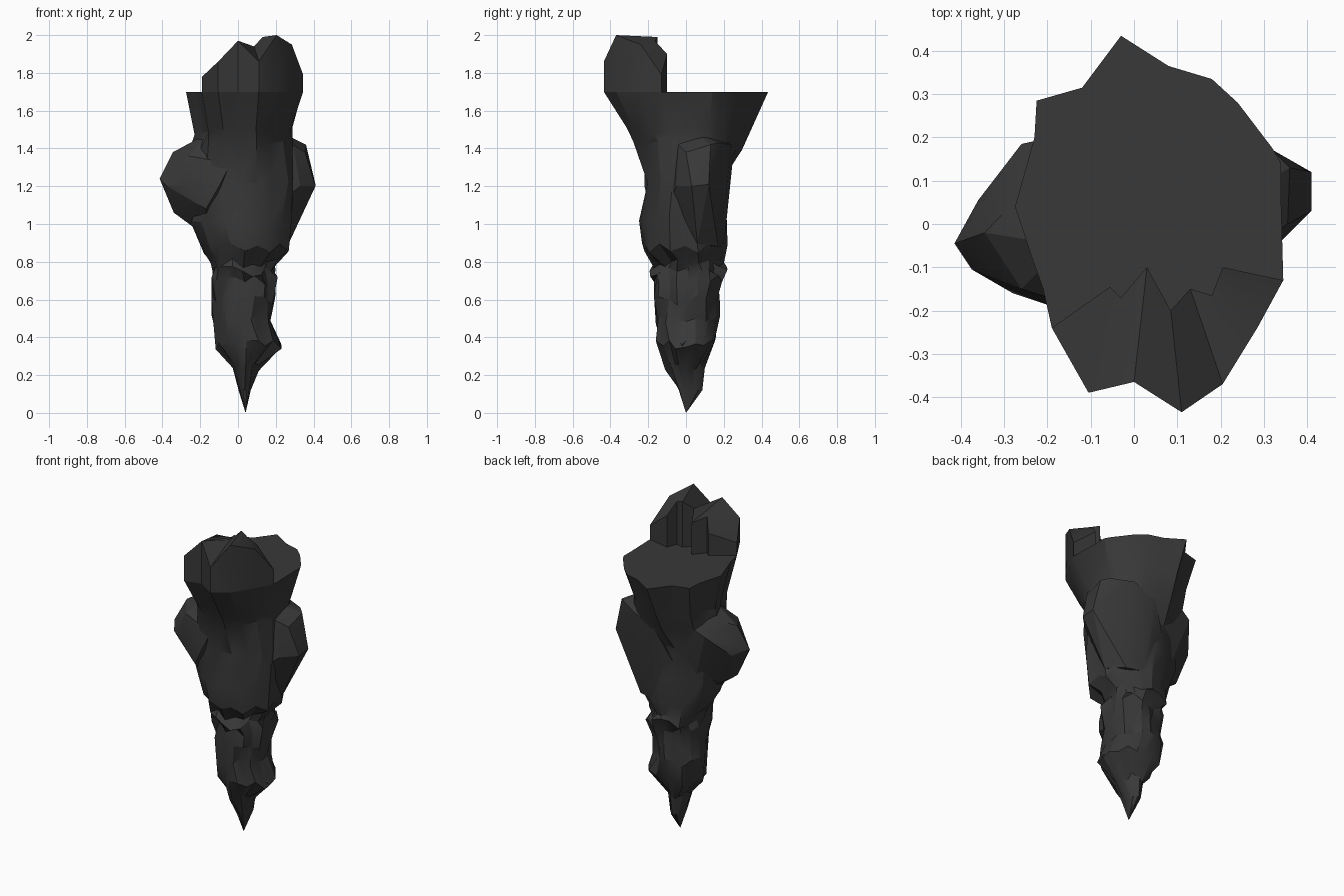
import bpy, bmesh, math, random

if "Cube" in bpy.data.objects:
    bpy.data.objects.remove(bpy.data.objects["Cube"])
random.seed(7)

stone = bpy.data.materials.new("dark_stone")
stone.diffuse_color = (0.04, 0.04, 0.04, 1)
stone.use_nodes = True
stone.node_tree.nodes["Principled BSDF"].inputs["Base Color"].default_value = stone.diffuse_color


def finish(name, bm, angle):
    bmesh.ops.recalc_face_normals(bm, faces=bm.faces)
    mesh = bpy.data.meshes.new(name)
    bm.to_mesh(mesh)
    bm.free()
    ob = bpy.data.objects.new(name, mesh)
    bpy.context.collection.objects.link(ob)
    mesh.materials.append(stone)
    bpy.ops.object.select_all(action='DESELECT')
    ob.select_set(True)
    bpy.context.view_layer.objects.active = ob
    bpy.ops.object.shade_smooth_by_angle(angle=math.radians(angle))
    return ob


def hull(name, points):
    bm = bmesh.new()
    for p in points:
        bm.verts.new(p)
    res = bmesh.ops.convex_hull(bm, input=bm.verts)
    junk = [g for g in res["geom_interior"] if isinstance(g, bmesh.types.BMVert)]
    bmesh.ops.delete(bm, geom=junk, context='VERTS')
    return finish(name, bm, 18)


# Outline of the flat top, counter-clockwise from +x
rim = [(.34, .05), (.34, .14), (.32, .175), (.24, .28), (.18, .335), (.08, .365),
       (-.03, .435), (-.12, .315), (-.225, .285), (-.23, .2), (-.275, .04),
       (-.235, -.08), (-.21, -.15), (-.19, -.24), (-.105, -.39), (0, -.365),
       (.11, -.435), (.205, -.37), (.285, -.24), (.345, -.13)]
N = len(rim)

# Cross-sections: z, x min, x max, y min, y max, share of rim shape
rings = [(.12, 0, .07, -.04, .09, 0), (.25, -.03, .11, -.11, .10, 0),
         (.36, -.14, .23, -.16, .16, 0), (.50, -.14, .19, -.18, .18, 0),
         (.60, -.14, .20, -.17, .18, 0), (.70, -.14, .21, -.17, .19, 0),
         (.75, -.15, .20, -.20, .22, .1), (.79, -.15, .21, -.17, .20, .1),
         (.87, -.19, .27, -.24, .22, .2), (1.03, -.26, .29, -.25, .22, .2),
         (1.22, -.27, .31, -.22, .21, .3), (1.42, -.24, .29, -.28, .32, .6),
         (1.50, -.23, .29, -.32, .35, .8)]

# Tapering body, chipped more strongly in its lower half
bm = bmesh.new()
loops = []
for z, x0, x1, y0, y1, mix in rings:
    loop = []
    rough = .17 if z < .84 else .07
    for i, (rx, ry) in enumerate(rim):
        a = math.tau * i / N
        k = 1 + random.uniform(-rough, rough * .8)
        u = ((rx - .035) / .31 * mix + math.cos(a) * (1 - mix)) * k
        v = (ry / .433 * mix + math.sin(a) * (1 - mix)) * k
        u, v = max(-1, min(1, u)), max(-1, min(1, v))
        dz = random.uniform(-.03, .03) if .2 < z else 0
        loop.append(bm.verts.new(((x0 + x1) / 2 + u * (x1 - x0) / 2,
                                  (y0 + y1) / 2 + v * (y1 - y0) / 2, z + dz)))
    loops.append(loop)
loops.append([bm.verts.new((x, y, 1.7)) for x, y in rim])
for lo, hi in zip(loops, loops[1:]):
    for i in range(N):
        j = (i + 1) % N
        bm.faces.new((lo[i], lo[j], hi[j], hi[i]))
tip = bm.verts.new((.04, 0, 0))
for i in range(N):
    bm.faces.new((tip, loops[0][(i + 1) % N], loops[0][i]))
bm.faces.new(loops[-1])
finish("stone_body", bm, 25)

# Jagged crown standing on the front of the flat top: outer then inner edge
crown = [(-.19, -.24, 1.78), (-.105, -.39, 1.86), (0, -.365, 1.97),
         (.11, -.435, 1.86), (.205, -.37, 2.0), (.285, -.24, 1.95),
         (.345, -.13, 1.79), (.205, -.10, 1.90), (.18, -.165, 1.97),
         (.13, -.15, 1.99), (.085, -.20, 1.94), (.03, -.10, 1.90),
         (-.03, -.17, 1.93), (-.055, -.145, 1.84)]
C = len(crown)
bm = bmesh.new()
low = [bm.verts.new((x, y, 1.7)) for x, y, z in crown]
top = [bm.verts.new(p) for p in crown]
for i in range(C):
    j = (i + 1) % C
    bm.faces.new((low[i], low[j], top[j], top[i]))
for i in range(C // 2 - 1):
    for ring in (low, top):
        bm.faces.new((ring[i], ring[i + 1], ring[C - 2 - i], ring[C - 1 - i]))
finish("jagged_crown", bm, 35)

# Rock shoulders bulging from both sides
hull("left_shoulder", [
    (-.415, -.045, 1.24), (-.345, -.02, 1.38), (-.375, -.105, 1.2),
    (-.28, -.16, 1.2), (-.26, -.15, 1.36), (-.34, -.03, 1.06), (-.27, .03, 1.02),
    (-.36, .055, 1.22), (-.26, .185, 1.36), (-.25, .08, 1.43), (-.16, -.05, 1.48),
    (-.1, .22, 1.45), (-.04, -.22, 1.32), (-.1, -.22, 1.2), (-.17, -.19, 1.08),
    (-.15, 0, .92), (-.17, .14, 1.08), (0, .2, 1.2)])
hull("right_shoulder", [
    (.41, .12, 1.21), (.41, .03, 1.2), (.36, .13, 1.42), (.355, 0, 1.38),
    (.32, .17, 1.43), (.31, .12, 1.06), (.31, 0, 1.07), (.33, -.05, 1.2),
    (.29, -.04, 1.42), (.22, .2, 1.06), (.2, .24, 1.42), (.22, .05, 1.49),
    (.2, -.1, 1.1), (.2, 0, .9), (.2, .17, .88), (.27, .06, .9),
    (.05, .22, 1.08), (.05, .25, 1.36), (-.05, .2, 1.15), (.1, .2, .88)])

# Small spur at the lower right
hull("lower_spur", [(.23, -.02, .36), (.16, -.08, .43), (.17, .06, .45),
                    (.13, -.07, .31), (.12, .07, .3), (.1, 0, .5), (.05, 0, .36)])
